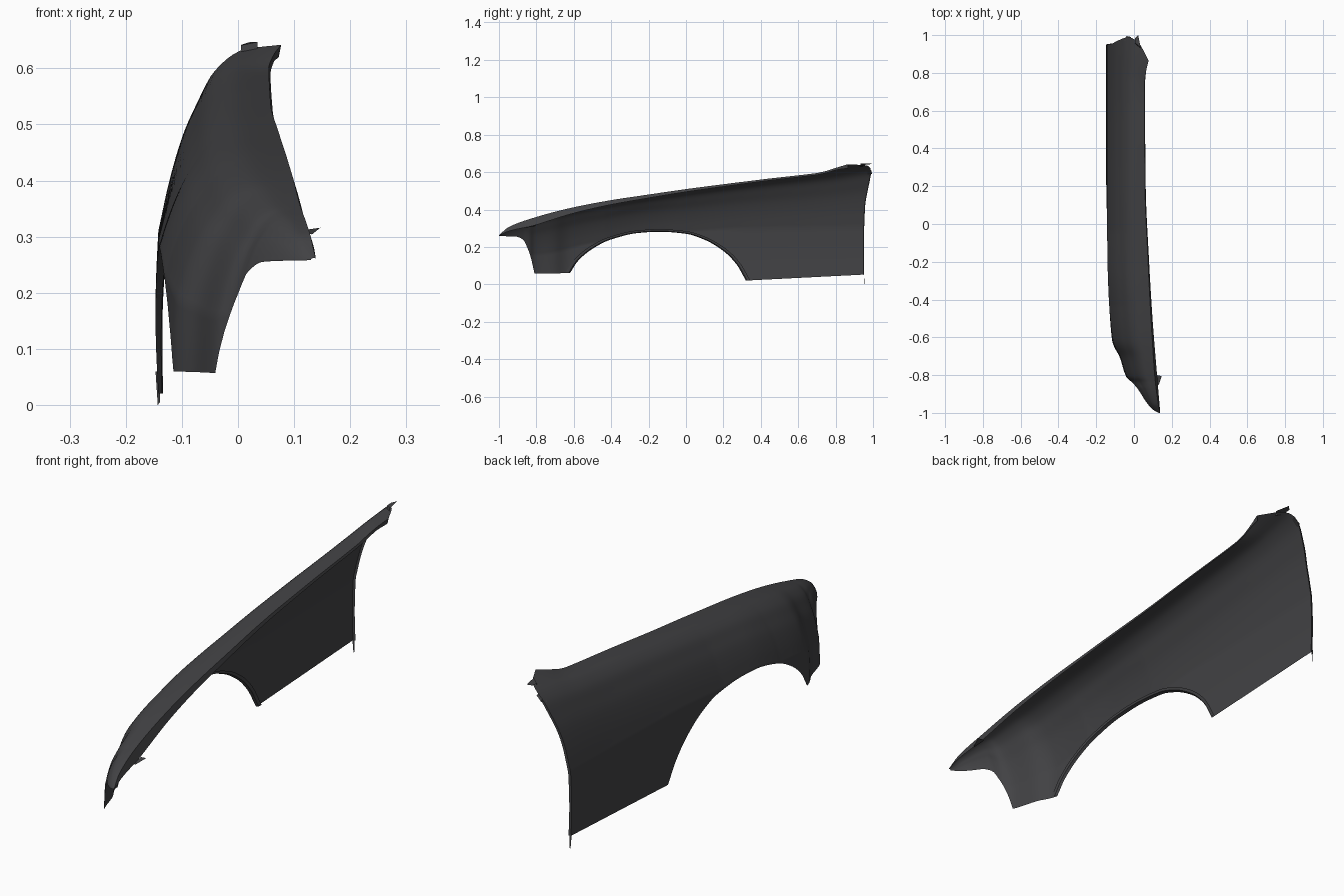
import bpy, bmesh, math

if "Cube" in bpy.data.objects:
    bpy.data.objects.remove(bpy.data.objects["Cube"])


def smooth_curve(pts):
    """Monotone cubic through (y, value) points, so the panel has no kinks or overshoot."""
    n = len(pts)
    d = [(pts[i + 1][1] - pts[i][1]) / (pts[i + 1][0] - pts[i][0]) for i in range(n - 1)]
    m = [d[0]] + [0 if a * b <= 0 else 2 * a * b / (a + b) for a, b in zip(d, d[1:])] + [d[-1]]

    def f(x):
        x = min(max(x, pts[0][0]), pts[-1][0])
        i = next((k for k in range(n - 1) if x <= pts[k + 1][0]), n - 2)
        h = pts[i + 1][0] - pts[i][0]
        t = (x - pts[i][0]) / h
        return ((2*t**3 - 3*t**2 + 1) * pts[i][1] + (t**3 - 2*t**2 + t) * h * m[i]
                + (3*t**2 - 2*t**3) * pts[i + 1][1] + (t**3 - t**2) * h * m[i + 1])
    return f


# Guide curves along the length of the panel
hood_z = smooth_curve([(-1, .262), (-.95, .305), (-.8, .36), (-.6, .412), (-.4, .45), (-.2, .48),
                       (0, .509), (.4, .56), (.75, .602), (.86, .624), (.95, .642)])
hood_x = smooth_curve([(-1, .139), (-.8, .122), (-.5, .098), (-.2, .08), (.2, .062), (.75, .058),
                       (.86, .064), (.95, .077)])
flange_drop = smooth_curve([(-1, .003), (-.95, .022), (-.8, .042), (-.6, .032), (-.4, .024),
                            (0, .015), (.6, .01), (.85, .012), (.95, .022)])
outer_x = smooth_curve([(-1, .13), (-.985, .103), (-.94, .063), (-.9, .038), (-.87, .018),
                        (-.85, .001), (-.83, -.019), (-.81, -.036), (-.7, -.073), (-.65, -.1),
                        (-.62, -.11), (-.5, -.125), (-.4, -.133), (-.2, -.14), (0, -.142), (.95, -.142)])
shoulder_z = smooth_curve([(-1, .16), (-.8, .16), (-.5, .22), (0, .28), (.3, .30), (.95, .31)])
nose_z = smooth_curve([(-1, .258), (-.91, .255), (-.87, .238), (-.85, .2), (-.83, .145), (-.81, .057)])
arch_z = smooth_curve([(-.62, .06), (-.58, .122), (-.5, .19), (-.4, .24), (-.25, .275), (-.14, .281),
                       (0, .27), (.1, .238), (.2, .178), (.27, .107), (.32, .02)])
rear_y = smooth_curve([(0, .95), (.25, .955), (.5, .972), (.75, .988), (.87, .965), (1, .865)])
# Shoulder cross-section: inward run and height, both 0 to 1
shoulder_w = smooth_curve([(0, 1), (.2, .91), (.4, .8), (.55, .69), (.7, .54), (.85, .3), (1, 0)])
shoulder_u = smooth_curve([(0, 0), (.2, .27), (.4, .515), (.55, .68), (.7, .86), (.85, .975), (1, 1)])


def bottom_z(y):
    if y < -.81:
        return nose_z(y)
    if y < -.62:
        return .057 + .003 * (y + .81) / .19
    if y < .32:
        return arch_z(y)
    return .02 + .032 * (y - .32) / .63


LOWER, UPPER = 10, 30


def section(y):
    """Side wall, rounded shoulder, then a folded-down flange along the hood edge."""
    zb, zt, xo = bottom_z(y), hood_z(y), outer_x(y)
    drop = min(flange_drop(y), .6 * (zt - zb))
    slant = drop * (.3 if y < .75 else .3 - 2.5 * (y - .75))
    xt = hood_x(y) - max(slant, 0)
    zs = min(max(shoulder_z(y), zb + .002), zt - .001)
    pts = []
    for i in range(LOWER):
        z = zb + (zs - zb) * i / LOWER
        bulge = .005 * math.sin(math.pi * min(1, (zs - z) / .28))
        pts.append((xo - bulge, y, z))
    for i in range(UPPER + 1):
        t = i / UPPER
        x = xt + (xo - xt) * shoulder_w(t)
        z = zs + (zt - zs) * shoulder_u(t)
        yy = y if y < .7 else .7 + (y - .7) * (rear_y(t) - .7) / .25
        pts.append((x, yy, z))
    x, yy, z = pts[-1]
    pts.append((x + slant, yy, z - drop))
    return pts


def finish(name, bm, angle=35):
    bmesh.ops.remove_doubles(bm, verts=bm.verts, dist=1e-5)
    bmesh.ops.recalc_face_normals(bm, faces=bm.faces)
    me = bpy.data.meshes.new(name)
    bm.to_mesh(me)
    bm.free()
    me.shade_smooth()
    me.set_sharp_from_angle(angle=math.radians(angle))
    me.materials.append(paint)
    ob = bpy.data.objects.new(name, me)
    bpy.context.collection.objects.link(ob)
    return ob


def strips(name, rows):
    """Skin a list of equal-length point rows."""
    bm = bmesh.new()
    grid = [[bm.verts.new(p) for p in r] for r in rows]
    for a, b in zip(grid, grid[1:]):
        for i in range(len(a) - 1):
            bm.faces.new((a[i], a[i + 1], b[i + 1], b[i]))
    return finish(name, bm)


paint = bpy.data.materials.new("dark_grey")
paint.diffuse_color = (.055, .055, .059, 1)
paint.use_nodes = True
paint.node_tree.nodes["Principled BSDF"].inputs["Base Color"].default_value = paint.diffuse_color


def span(a, b, n):
    return [a + (b - a) * i / n for i in range(n)]


# Main fender skin
stations = (span(-1, -.81, 24) + span(-.81, -.62, 14) + span(-.62, .32, 70)
            + span(.32, .95, 34) + [.95])
strips("fender_panel", [section(y) for y in stations])

# Wheel arch lip, folded back close behind the skin
lip = []
for y in span(-.62, .32, 70) + [.32]:
    x, yy, z = section(y)[0]
    inset = .006 + .03 * z
    lip.append([(x, yy, z), (x + inset, -.14 + (yy + .14) * 1.015, z * 1.015),
                (x + inset + .002, -.14 + (yy + .14) * 1.05, z * 1.05)])
strips("wheel_arch_lip", lip)

# Rear door-gap flange, folded inward
edge = section(.95)[:LOWER + UPPER - 8]
strips("rear_flange", [[p, (p[0] + .009, p[1] + .003, p[2])] for p in edge])

# Small mounting tabs
strips("lower_rear_tab", [[(-.147, .95, .06), (-.138, .952, .06)], [(-.143, .952, 0), (-.139, .954, .005)]])
strips("upper_rear_tab", [[(.006, .955, .63), (.034, .93, .63)], [(.005, .96, .641), (.035, .935, .647)],
                          [(.006, .985, .642), (.022, 1, .647)]])
strips("shoulder_rear_tab", [[(-.05, .97, .585), (-.02, .97, .612)], [(-.04, .995, .59), (-.015, .99, .61)]])
strips("nose_tab", [[(.12, -.80, .312), (.147, -.805, .316)], [(.122, -.86, .306), (.132, -.85, .304)]])
